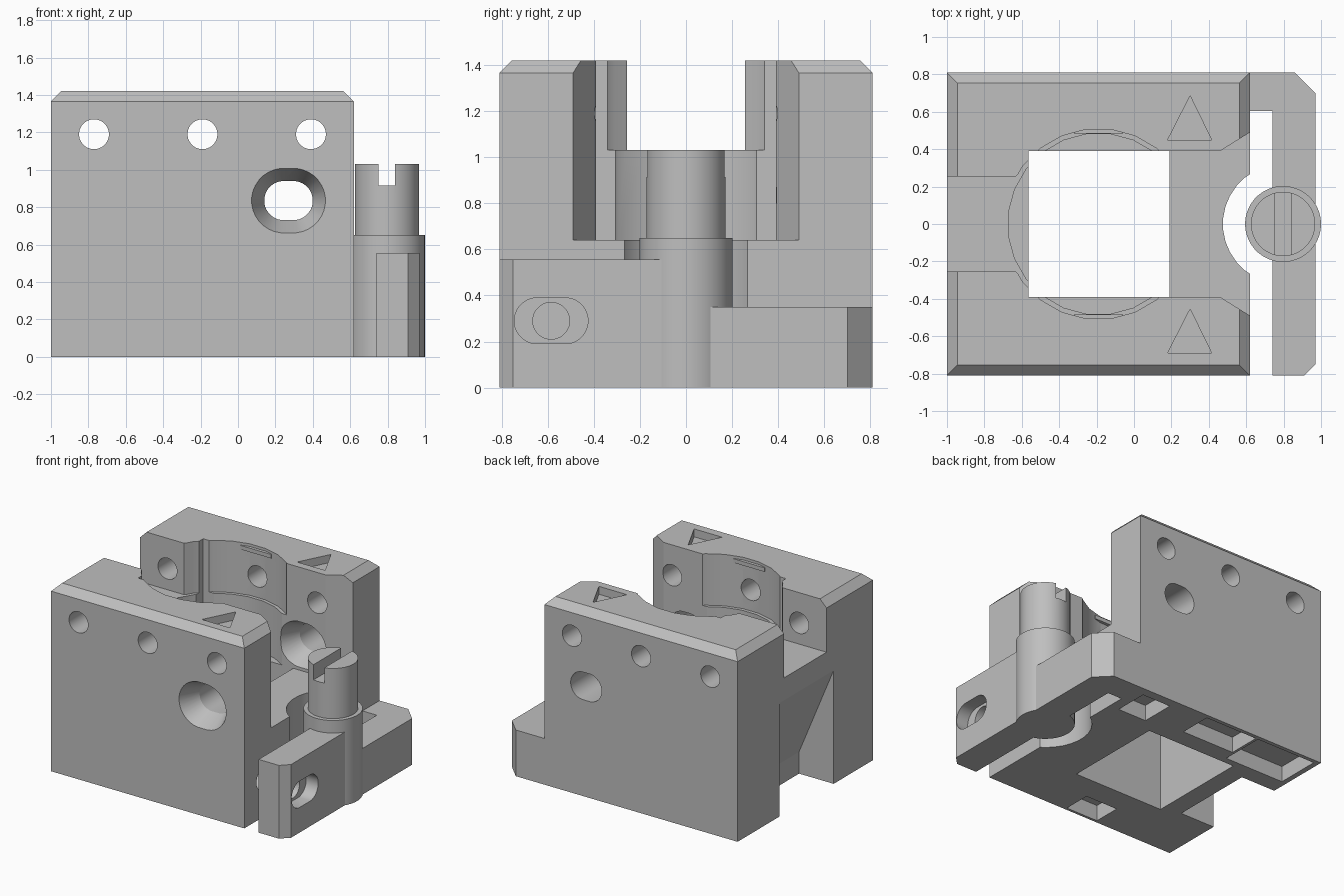
import bpy, bmesh, math

if "Cube" in bpy.data.objects:
    bpy.data.objects.remove(bpy.data.objects["Cube"])

grey = bpy.data.materials.new("plain grey")
grey.use_nodes = True
colour = (0.52, 0.52, 0.52, 1)
grey.diffuse_color = colour
grey.node_tree.nodes["Principled BSDF"].inputs["Base Color"].default_value = colour


def prism(name, pts, lo, hi, axis="z", end=None):
    """Outline pts extruded along an axis, optionally lofted to outline end."""
    place = {"x": lambda u, v, w: (w, u, v),
             "y": lambda u, v, w: (u, w, v),
             "z": lambda u, v, w: (u, v, w)}[axis]
    bm = bmesh.new()
    a = [bm.verts.new(place(u, v, lo)) for u, v in pts]
    b = [bm.verts.new(place(u, v, hi)) for u, v in (end or pts)]
    bm.faces.new(a)
    bm.faces.new(b)
    n = len(a)
    for i in range(n):
        j = (i + 1) % n
        bm.faces.new((a[i], a[j], b[j], b[i]))
    bmesh.ops.recalc_face_normals(bm, faces=bm.faces)
    mesh = bpy.data.meshes.new(name)
    bm.to_mesh(mesh)
    bm.free()
    ob = bpy.data.objects.new(name, mesh)
    bpy.context.collection.objects.link(ob)
    mesh.materials.append(grey)
    return ob


def rect(u0, u1, v0, v1):
    return [(u0, v0), (u1, v0), (u1, v1), (u0, v1)]


def oval(u, v, r, half=0.0, n=32):
    """Circle, or a slot stretched by half along u."""
    pts = []
    for i in range(n):
        t = 2 * math.pi * (i + 0.5) / n
        c = math.cos(t)
        pts.append((u + r * c + math.copysign(half, c), v + r * math.sin(t)))
    return pts


def mirrored(half):
    """Close a half outline by reflecting it in v."""
    return half + [(u, -v) for u, v in reversed(half)]


def boolean(ob, cutter, operation="DIFFERENCE"):
    mod = ob.modifiers.new("boolean", "BOOLEAN")
    mod.operation = operation
    mod.solver = "EXACT"
    mod.object = cutter
    bpy.context.view_layer.objects.active = ob
    bpy.ops.object.modifier_apply(modifier=mod.name)
    bpy.data.objects.remove(cutter)


def cut(ob, *args, **kw):
    boolean(ob, prism("cutter", *args, **kw))


def smooth(ob, angle=20):
    bpy.ops.object.select_all(action="DESELECT")
    ob.select_set(True)
    bpy.context.view_layer.objects.active = ob
    bpy.ops.object.shade_smooth_by_angle(angle=math.radians(angle))


# Main block with chamfered top rim
body = prism("main_block", rect(-1, 0.62, -0.81, 0.81), 0, 1.365)
rim = prism("rim", rect(-1, 0.62, -0.81, 0.81), 1.365, 1.42,
            end=rect(-0.945, 0.565, -0.755, 0.755))
boolean(body, rim, "UNION")

# Channel, round bore, square shaft and flared pocket
cut(body, mirrored([(-1.1, 0.255), (-0.63, 0.255), (-0.565, 0.33), (-0.3, 0.33)]), 1.03, 2)
cut(body, oval(-0.19, 0, 0.51, n=24), 1.03, 2)
cut(body, oval(-0.19, 0, 0.485, n=24), 0.64, 1.2)
cut(body, rect(-0.565, 0.19, -0.39, 0.39), -1, 2)
cut(body, mirrored([(0, 0.39), (0.46, 0.39), (0.62, 0.49), (0.78, 0.59)]), 0.64, 2)

# Clearance around the post
cut(body, oval(0.795, 0, 0.32), -1, 1)

# Cross holes through both walls
for x in (-0.77, -0.19, 0.39):
    cut(body, oval(x, 1.19, 0.08), -1, 1, "y")

# Countersunk slot through both walls
small, large = oval(0.27, 0.835, 0.105, 0.025), oval(0.27, 0.835, 0.175, 0.025)
cut(body, small, -1, 1, "y")
cut(body, large, -0.815, -0.66, "y", end=small)
cut(body, large, 0.385, 0.54, "y", end=small)

# Arrow recesses on top
for base in (0.45, -0.69):
    cut(body, [(0.18, base), (0.415, base), (0.3, base + 0.235)], 1.36, 1.5)

# Sloped notch below the channel
cut(body, [(-1.1, -0.1), (-0.71, -0.1), (-0.71, 0.165), (-1, 0.86), (-1.1, 1.1)],
    -0.34, 0.31, "y")

# Pockets in the underside
for x0, x1, y0, y1 in ((-0.96, -0.46, 0.44, 0.78), (-0.44, 0, 0.53, 0.78),
                       (0.3, 0.54, 0.48, 0.74), (-0.33, -0.06, -0.79, -0.58)):
    cut(body, rect(x0, x1, y0, y1), -0.1, 0.12)

# Screw hole facing the arm
cut(body, oval(-0.585, 0.29, 0.08), 0.3, 1, "x")
smooth(body)

# Small clips at the bore rim
for side in (-1, 1):
    y = side * 0.495
    prism("bore_clip", rect(-0.32, -0.06, y - 0.012, y + 0.012), 1.37, 1.4)

# Flexible arm: low rear bend and tall front end
rear = prism("rear_arm", [(0.62, 0.605), (0.74, 0.605), (0.74, 0), (0.97, 0),
                          (0.97, 0.70), (0.86, 0.81), (0.62, 0.81)], 0, 0.35)
front = prism("front_arm", [(0.74, 0), (0.74, -0.81), (0.91, -0.81),
                            (0.97, -0.75), (0.97, 0)], 0, 0.555)
cut(front, oval(-0.585, 0.29, 0.08), 0.5, 1.1, "x")
cut(front, oval(-0.585, 0.29, 0.1, 0.06), 0.87, 1.1, "x")
smooth(front)

# Slotted post
base = prism("post_base", oval(0.797, 0, 0.203, n=48), 0, 0.65)
smooth(base)
pin = prism("post_pin", oval(0.797, 0, 0.172, n=48), 0.6, 1.03)
cut(pin, rect(0.75, 0.84, -0.5, 0.5), 0.915, 1.2)
smooth(pin)
